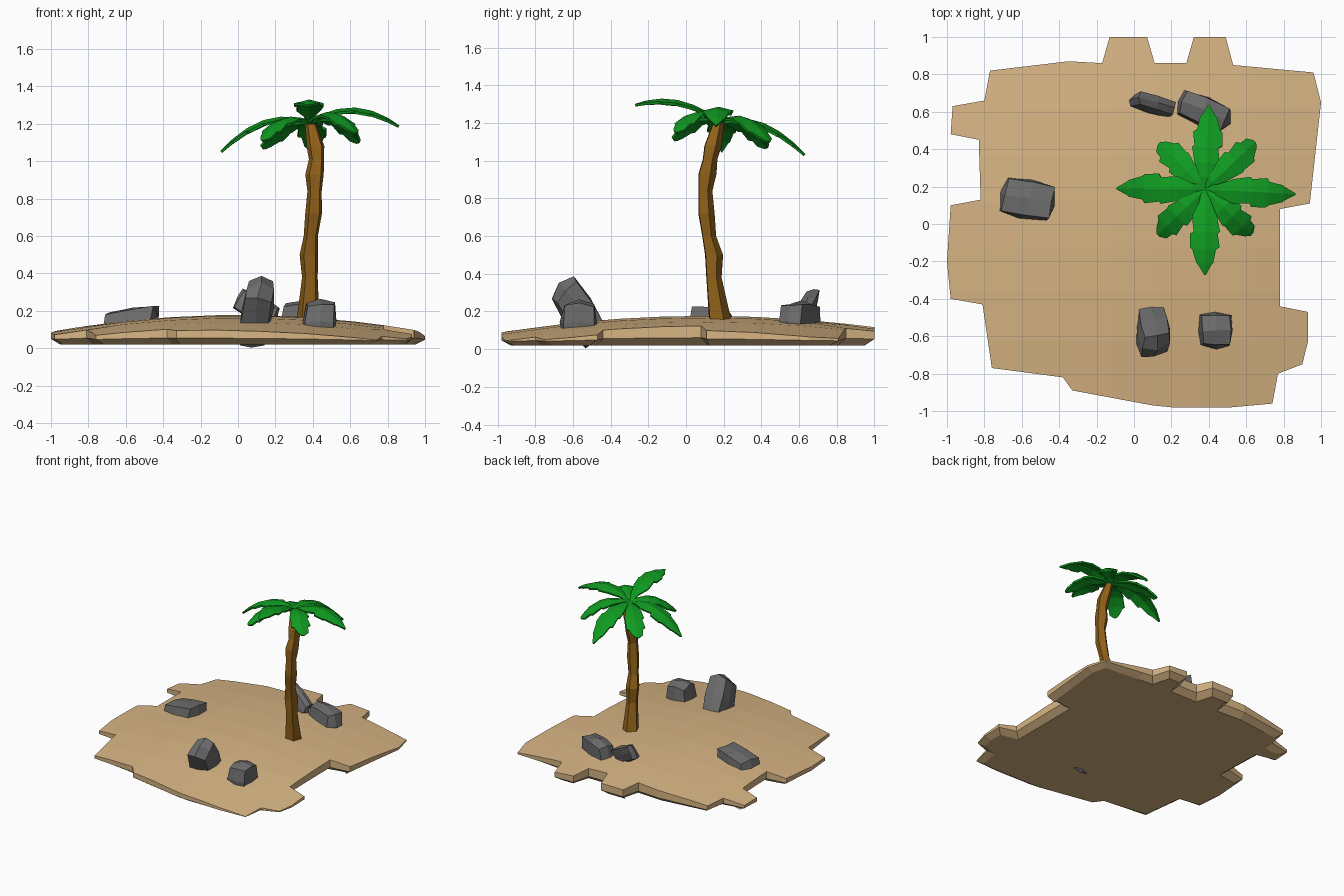
import bpy, bmesh, math, random
from mathutils import Vector

if "Cube" in bpy.data.objects:
    bpy.data.objects.remove(bpy.data.objects["Cube"])

random.seed(4)

def material(name, rgb):
    m = bpy.data.materials.new(name)
    m.diffuse_color = (*rgb, 1)
    m.use_nodes = True
    m.node_tree.nodes["Principled BSDF"].inputs["Base Color"].default_value = m.diffuse_color
    return m

SAND = material("sand", (0.68, 0.46, 0.23))
WOOD = material("wood", (0.28, 0.12, 0.01))
LEAF = material("leaf", (0.005, 0.32, 0.015))
STONE = material("stone", (0.15, 0.15, 0.15))

def finish(bm, name, mat):
    bmesh.ops.recalc_face_normals(bm, faces=bm.faces[:])
    me = bpy.data.meshes.new(name)
    bm.to_mesh(me)
    bm.free()
    ob = bpy.data.objects.new(name, me)
    me.materials.append(mat)
    bpy.context.collection.objects.link(ob)
    return ob

# Island: notched outline, bevelled rim, gridded dome on top, flat underside
OUTLINE = [(-.77, .82), (-.35, .87), (-.17, .86), (-.13, 1), (.07, 1), (.11, .86),
           (.28, .86), (.32, 1), (.49, 1), (.53, .85), (.96, .81), (1, .65),
           (.94, .11), (.78, .08), (.78, -.44), (.93, -.47), (.93, -.63), (.90, -.75),
           (.77, -.80), (.74, -.96), (.52, -.98), (.2, -.98), (.1, -.97), (-.33, -.89),
           (-.38, -.82), (-.76, -.77), (-.81, -.43), (-.98, -.40), (-1, -.2), (-.98, .10),
           (-.82, .13), (-.83, .45), (-.98, .48), (-.97, .63), (-.80, .66)]

def dome(x, y):
    return 0.178 - 0.09 * x * x - 0.075 * (y - 0.1) ** 2

bm = bmesh.new()
top = bm.faces.new([bm.verts.new((x, y, 0)) for x, y in reversed(OUTLINE)])
bmesh.ops.inset_region(bm, faces=[top], thickness=0.04, use_boundary=True, use_even_offset=True)
for axis in ((1, 0, 0), (0, 1, 0)):
    for d in (-.62, -.36, -.12, .12, .36, .62):
        bmesh.ops.bisect_plane(bm, geom=bm.verts[:] + bm.edges[:] + bm.faces[:],
                               plane_co=Vector(axis) * d, plane_no=axis)
for v in bm.verts:
    h = dome(v.co.x, v.co.y)
    v.co.z = 0.03 + 0.25 * h if v.is_boundary else h
rim = [e for e in bm.edges if e.is_boundary]
base = bmesh.ops.contextual_create(bm, geom=rim)["faces"][0]
bmesh.ops.inset_region(bm, faces=[base], thickness=0.05, use_even_offset=True)
for v in base.verts:
    v.co.z = 0.02
bmesh.ops.triangulate(bm, faces=[base])
finish(bm, "sand_island", SAND)

# Trunk: five-sided rings (x, y, z, radius) with bulging joints
RINGS = [(.375, .18, .13, .066), (.385, .145, .38, .044), (.38, .145, .50, .052),
         (.39, .12, .60, .040), (.405, .105, .72, .047), (.41, .10, .84, .040),
         (.41, .11, .93, .052), (.42, .125, 1.01, .042), (.415, .14, 1.08, .050),
         (.39, .17, 1.20, .032)]
bm = bmesh.new()
loops = []
for x, y, z, r in RINGS:
    loops.append([bm.verts.new((x + r * math.cos(a), y + r * math.sin(a), z))
                  for a in (math.tau * (i + .3) / 5 for i in range(5))])
for a, b in zip(loops, loops[1:]):
    for i in range(5):
        j = (i + 1) % 5
        bm.faces.new((a[i], a[j], b[j], b[i]))
bm.faces.new(loops[0])
bm.faces.new(loops[-1])
finish(bm, "palm_trunk", WOOD)

# Fronds: (t along the leaf, left half width, right half width), with torn notches
LONG = [(0, .015, .015), (.15, .03, .03), (.32, .062, .068), (.5, .078, .06), (.52, .066, .08),
        (.68, .076, .078), (.71, .056, .066), (.86, .042, .045), (.88, .033, .036), (1, .003, .003)]
SHORT = [(0, .015, .015), (.15, .03, .03), (.4, .062, .055), (.58, .072, .072), (.61, .055, .066),
         (.8, .07, .072), (.83, .05, .055), (.94, .045, .03), (1, .012, .006)]

def frond(name, tip, mid_z, shape):
    root, tip = Vector((.38, .185, 1.205)), Vector(tip)
    side = Vector((root.y - tip.y, tip.x - root.x, 0)).normalized()
    ctrl = 2 * mid_z - (root.z + tip.z) / 2
    bm = bmesh.new()
    rows = []
    for t, left, right in shape:
        c = root.lerp(tip, t)
        c.z = (1 - t) ** 2 * root.z + 2 * t * (1 - t) * ctrl + t * t * tip.z
        rows.append([bm.verts.new(c + side * s - Vector((0, 0, .25 * abs(s))))
                     for s in (left, 0, -right)])
    for a, b in zip(rows, rows[1:]):
        for i in (0, 1):
            bm.faces.new((a[i], a[i + 1], b[i + 1], b[i]))
    ob = finish(bm, name, LEAF)
    mod = ob.modifiers.new("thickness", "SOLIDIFY")
    mod.thickness = 0.014
    mod.offset = 0

frond("frond_right", (.86, .16, 1.185), 1.28, LONG)
frond("frond_left", (-.09, .19, 1.05), 1.215, LONG)
frond("frond_back", (.40, .63, 1.03), 1.195, LONG)
frond("frond_front", (.38, -.27, 1.295), 1.315, LONG)
frond("frond_back_right", (.645, .435, 1.10), 1.225, SHORT)
frond("frond_back_left", (.14, .43, 1.07), 1.19, SHORT)
frond("frond_front_left", (.13, -.055, 1.11), 1.225, SHORT)
frond("frond_front_right", (.625, -.055, 1.15), 1.255, SHORT)

# Rocks: rounded, jittered blocks mapped onto three (possibly leaning) axes
def rock(name, centre, a, b, c):
    bm = bmesh.new()
    bmesh.ops.create_cube(bm, size=2)
    bmesh.ops.subdivide_edges(bm, edges=bm.edges[:], cuts=1, use_grid_fill=True)
    for v in bm.verts:
        p = v.co.lerp(v.co.normalized(), 0.5)
        p += Vector([random.uniform(-.07, .07) for _ in range(3)])
        v.co = Vector(centre) + p.x * Vector(a) + p.y * Vector(b) + p.z * Vector(c)
        v.co.z = max(v.co.z, 0)
    finish(bm, name, STONE)

rock("rock_left", (-.575, .135, .135), (.15, -.03, .025), (.025, .105, 0), (.015, 0, .085))
rock("rock_front_tall", (.10, -.57, .195), (.085, .015, 0), (.01, .065, .07), (.02, -.10, .15))
rock("rock_front_right", (.435, -.57, .138), (.095, 0, 0), (0, .095, 0), (.01, 0, .12))
rock("rock_back", (.37, .60, .14), (.14, -.06, 0), (.03, .075, 0), (0, .01, .115))
rock("rock_back_leaning", (.10, .64, .215), (.11, -.035, -.06), (.01, .042, 0), (.03, .01, .06))
